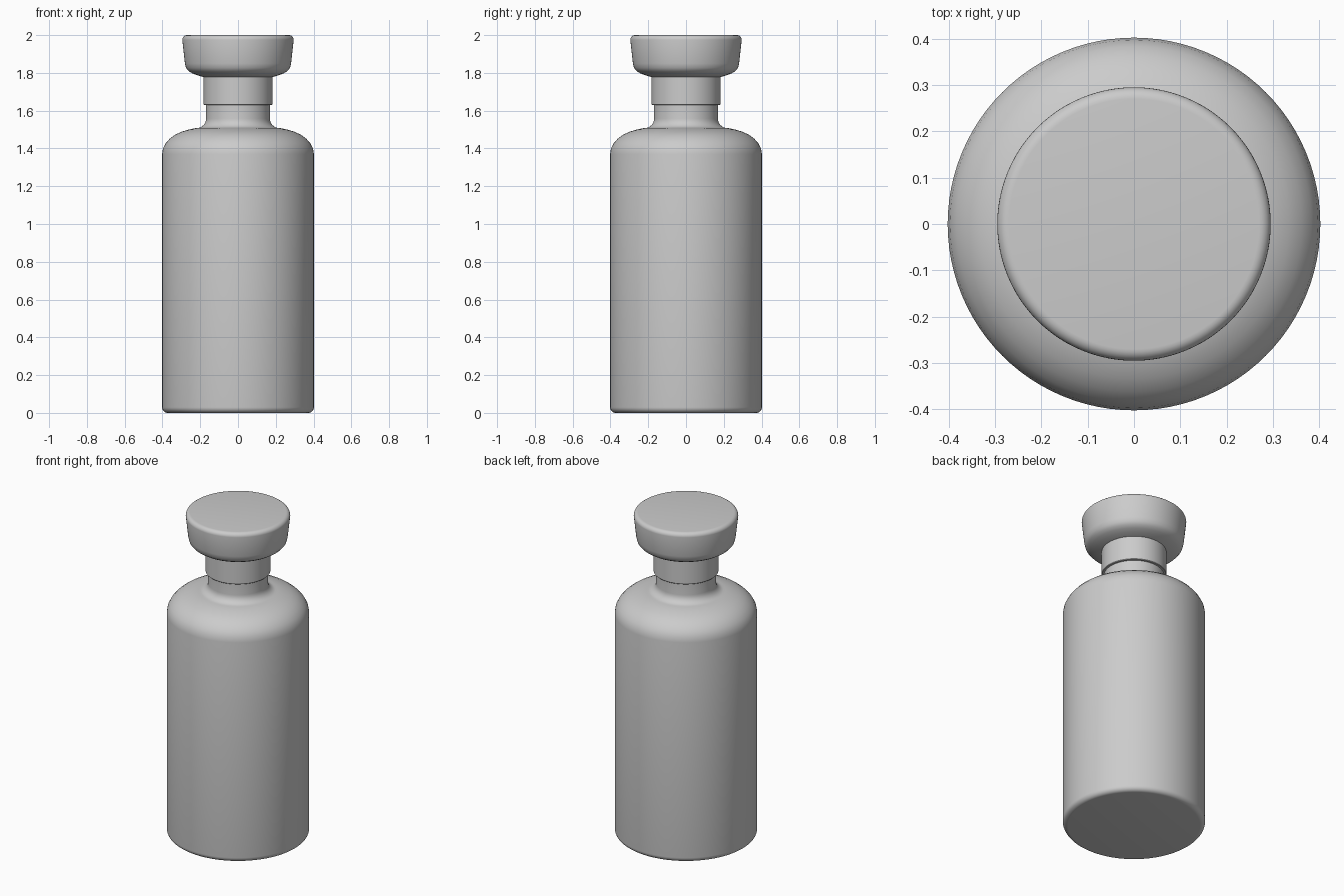
import bpy
import math

cube = bpy.data.objects.get("Cube")
if cube:
    bpy.data.objects.remove(cube, do_unlink=True)

SEGMENTS = 96

grey = bpy.data.materials.new("plain_grey")
grey.use_nodes = True
colour = (0.6, 0.6, 0.6, 1)
grey.diffuse_color = colour
grey.node_tree.nodes["Principled BSDF"].inputs["Base Color"].default_value = colour


def arc(r, z, radius, start, end, steps=6):
    """Profile points along a circular fillet, angles in degrees."""
    angles = [math.radians(start + (end - start) * i / steps) for i in range(steps + 1)]
    return [(r + radius * math.cos(a), z + radius * math.sin(a)) for a in angles]


def lathe(name, profile):
    """Spin a bottom-to-top (radius, height) profile into a closed solid."""
    verts, faces = [], []
    for r, z in profile:
        for i in range(SEGMENTS):
            a = math.tau * i / SEGMENTS
            verts.append((r * math.cos(a), r * math.sin(a), z))
    for row in range(len(profile) - 1):
        low = row * SEGMENTS
        for i in range(SEGMENTS):
            j = (i + 1) % SEGMENTS
            faces.append((low + i, low + j, low + SEGMENTS + j, low + SEGMENTS + i))
    faces.append(tuple(reversed(range(SEGMENTS))))
    faces.append(tuple(range(len(verts) - SEGMENTS, len(verts))))
    mesh = bpy.data.meshes.new(name)
    mesh.from_pydata(verts, [], faces)
    mesh.materials.append(grey)
    obj = bpy.data.objects.new(name, mesh)
    bpy.context.collection.objects.link(obj)
    bpy.ops.object.select_all(action="DESELECT")
    obj.select_set(True)
    bpy.context.view_layer.objects.active = obj
    bpy.ops.object.shade_smooth_by_angle(angle=math.radians(35))
    return obj


# Bottle: rounded base, straight wall, domed shoulder, flared neck
base = arc(0.372, 0.03, 0.03, -90, 0)
shoulder = [(0.402, 1.37), (0.397, 1.4), (0.383, 1.427), (0.362, 1.451),
            (0.334, 1.472), (0.3, 1.488), (0.26, 1.5), (0.222, 1.508)]
neck = arc(0.219, 1.558, 0.05, 260, 180) + [(0.169, 1.635)]
lathe("bottle_body", base + shoulder + neck)

# Collar between neck and stopper
lathe("collar", [(0.18, 1.63), (0.183, 1.633), (0.183, 1.8)])

# Stopper: curved underside, slightly flared side, softened top rim
underside = [(0.17, 1.776), (0.19, 1.78), (0.217, 1.788), (0.243, 1.798),
             (0.262, 1.81), (0.275, 1.826), (0.281, 1.85)]
lathe("stopper", underside + arc(0.27, 1.975, 0.025, 0, 90))
